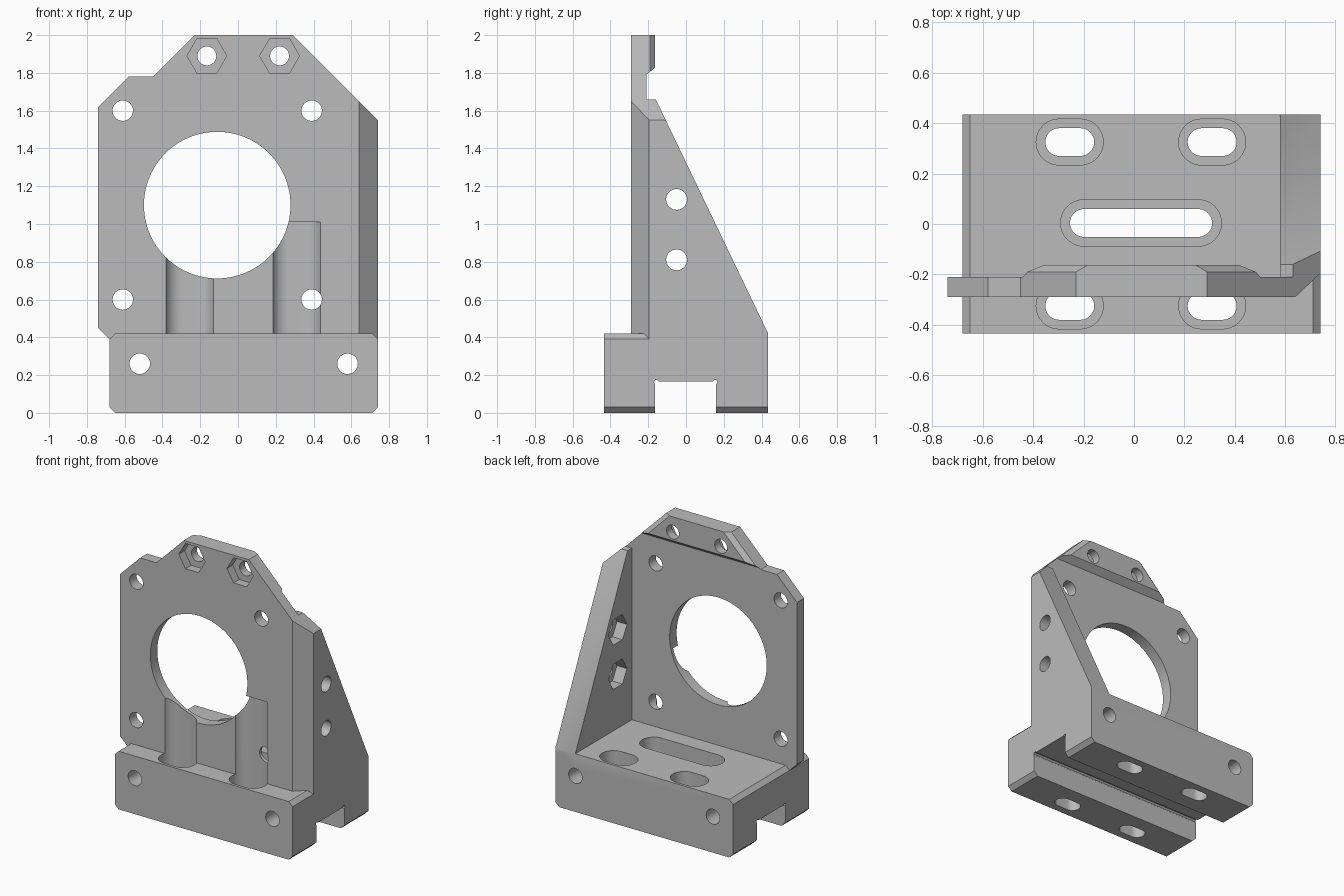
import bpy, bmesh, math
from mathutils import Vector

if "Cube" in bpy.data.objects:
    bpy.data.objects.remove(bpy.data.objects["Cube"], do_unlink=True)

grey = bpy.data.materials.new("plain_grey")
grey.use_nodes = True
grey.diffuse_color = (0.5, 0.5, 0.5, 1)
grey.node_tree.nodes["Principled BSDF"].inputs["Base Color"].default_value = (0.5, 0.5, 0.5, 1)


def prism(name, outline, axis, lo, hi, clips=()):
    """Extrude a 2D outline along an axis, then slice off material beyond each clip plane."""
    place = {"x": lambda a, b, t: (t, a, b),
             "y": lambda a, b, t: (a, t, b),
             "z": lambda a, b, t: (a, b, t)}[axis]
    bm = bmesh.new()
    face = bm.faces.new([bm.verts.new(place(a, b, lo)) for a, b in outline])
    ext = bmesh.ops.extrude_face_region(bm, geom=[face])["geom"]
    verts = [g for g in ext if isinstance(g, bmesh.types.BMVert)]
    bmesh.ops.translate(bm, verts=verts, vec=Vector(place(0, 0, hi - lo)))
    for point, normal in clips:
        bmesh.ops.bisect_plane(bm, geom=bm.verts[:] + bm.edges[:] + bm.faces[:], dist=1e-5,
                               plane_co=point, plane_no=Vector(normal).normalized(),
                               clear_outer=True)
        bmesh.ops.holes_fill(bm, edges=[e for e in bm.edges if e.is_boundary])
    bmesh.ops.recalc_face_normals(bm, faces=bm.faces[:])
    mesh = bpy.data.meshes.new(name)
    bm.to_mesh(mesh)
    bm.free()
    mesh.materials.append(grey)
    obj = bpy.data.objects.new(name, mesh)
    bpy.context.collection.objects.link(obj)
    return obj


def ring(a, b, r, sides=48):
    return [(a + r * math.cos(math.tau * i / sides), b + r * math.sin(math.tau * i / sides))
            for i in range(sides)]


def stadium(x, y, half, r, steps=24):
    """Slot outline: two half circles joined by straight sides."""
    pts = []
    for side in (1, -1):
        for i in range(steps + 1):
            t = math.pi * (i / steps - 0.5)
            pts.append((x + side * (half + r * math.cos(t)), y + side * r * math.sin(t)))
    return pts


def combine(target, tool, operation):
    tool.hide_render = True
    mod = target.modifiers.new(operation.lower(), "BOOLEAN")
    mod.operation, mod.solver, mod.object = operation, "EXACT", tool
    bpy.context.view_layer.objects.active = target
    bpy.ops.object.modifier_apply(modifier=mod.name)
    bpy.data.objects.remove(tool, do_unlink=True)


# Base block with chamfered long edges
L, R, T, c = -0.68, 0.74, 0.42, 0.03
bracket = prism("motor_bracket", [(L + c, 0), (R - c, 0), (R, c), (R, T - c), (R - c, T),
                                  (L + c, T), (L, T - c), (L, c)], "y", -0.435, 0.435)

# Face plate
plate = prism("face_plate", [(-0.74, 0.45), (-0.60, 0.31), (0.64, 0.31), (0.64, 1.65), (0.29, 2),
                             (-0.23, 2), (-0.45, 1.78), (-0.58, 1.78), (-0.74, 1.62)],
               "y", -0.29, -0.21)

# Triangular side wall, trimmed at its top and front outer corners
wall = prism("side_wall", [(-0.29, 0.3), (0.435, 0.3), (0.435, T), (-0.16, 1.66), (-0.29, 1.66)],
             "x", 0.58, R,
             [((0.64, 0, 1.65), (1, 0, 1)), ((0.64, -0.29, 1), (0.095, -0.1, 0))])

# Thickened head behind the plate, bevelled on three edges
head = prism("plate_head", [(-0.45, 1.78), (0.51, 1.78), (0.29, 2), (-0.23, 2)], "y", -0.25, -0.163,
             [((0, -0.21, 1.79), (0, 0.04, -0.05)),
              ((-0.23, -0.19, 2), (-1, 1.67, 1)), ((0.29, -0.19, 2), (1, 1.67, 1))])

for part in (plate, wall, head):
    combine(bracket, part, "UNION")


def cut(outline, axis, lo, hi):
    combine(bracket, prism("cutter", outline, axis, lo, hi), "DIFFERENCE")


# Channel under the base with small relief corners
cut([(-0.163, -0.1), (0.16, -0.1), (0.16, 0.165), (-0.163, 0.165)], "x", -1, 1)
for y in (-0.157, 0.154):
    cut(ring(y, 0.163, 0.012, 12), "x", -1, 1)

# Mounting slots, each with a wider recess; the front recesses also groove the plate
for x in (-0.255, 0.31):
    for y, top in ((-0.325, 1.01), (0.325, 0.6)):
        cut(stadium(x, y, 0.042, 0.055), "z", -0.1, 0.5)
        cut(stadium(x, y, 0.042, 0.091), "z", 0.22, top)
cut(stadium(0.028, 0.004, 0.227, 0.055), "z", -0.1, 0.5)
cut(stadium(0.028, 0.004, 0.227, 0.092), "z", 0.25, 0.5)

# Motor opening and its four screw holes
cut(ring(-0.11, 1.1, 0.388, 96), "y", -0.5, 0)
for x in (-0.61, 0.39):
    for z in (0.6, 1.6):
        cut(ring(x, z, 0.054), "y", -0.5, 0)

# Long holes through the base
for x in (-0.52, 0.58):
    cut(ring(x, 0.26, 0.054), "y", -0.6, 0.6)

# Head holes with hexagonal nut pockets on the front
for x in (-0.165, 0.22):
    cut(ring(x, 1.89, 0.05), "y", -0.5, 0)
    cut(ring(x, 1.89, 0.105, 6), "y", -0.5, -0.225)

# Side wall holes with nut pockets on the inside
for z in (0.81, 1.13):
    cut(ring(-0.05, z, 0.055), "x", 0.4, 1)
    cut(ring(-0.05, z, 0.105, 6), "x", 0.4, 0.66)

bpy.ops.object.select_all(action="DESELECT")
bracket.select_set(True)
bpy.context.view_layer.objects.active = bracket
bpy.ops.object.shade_smooth_by_angle(angle=math.radians(30))
